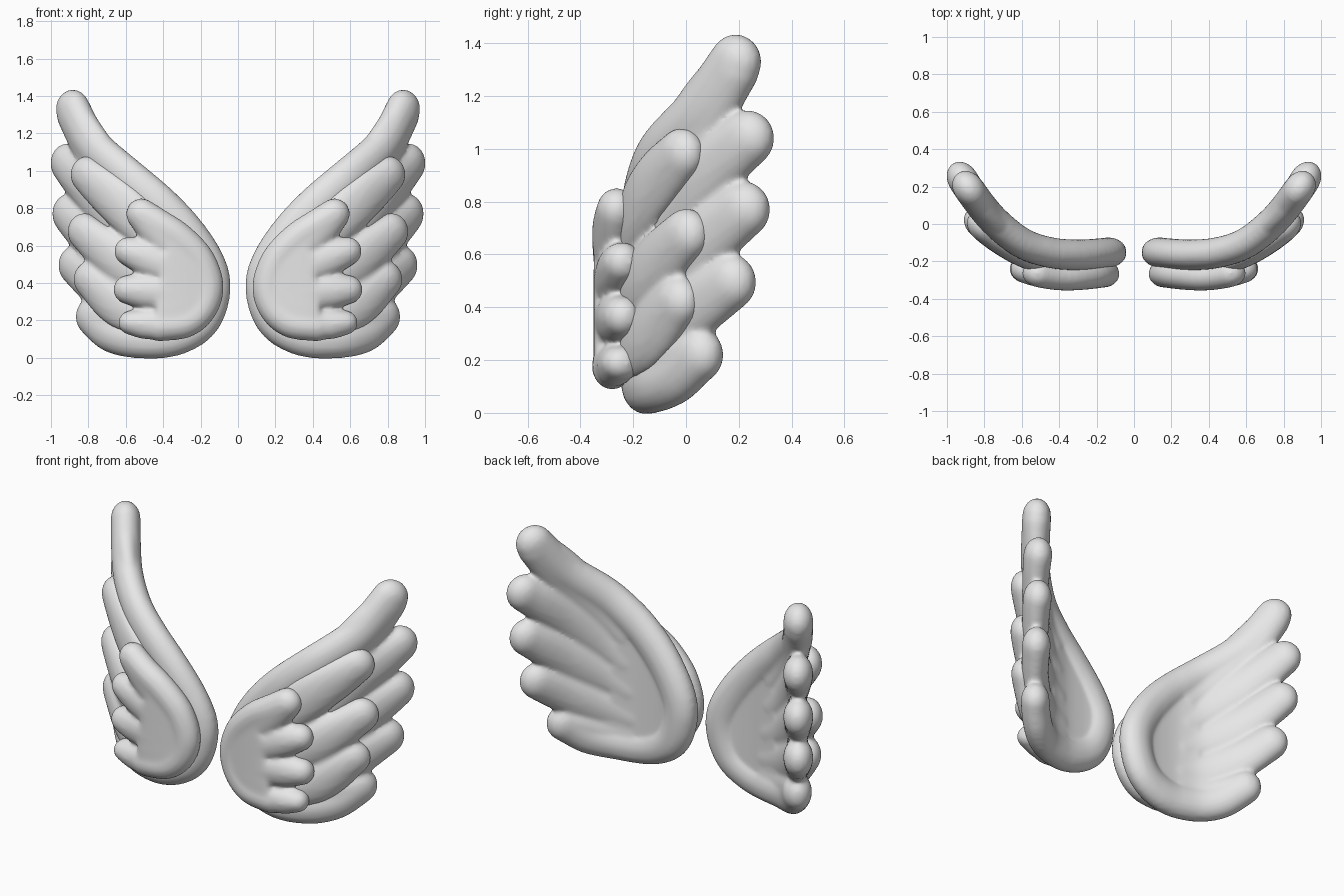
import bpy, bmesh
from math import pi, sin
from mathutils import Vector

cube = bpy.data.objects.get("Cube")
if cube:
    bpy.data.objects.remove(cube)

mat = bpy.data.materials.new("feather_grey")
mat.use_nodes = True
mat.diffuse_color = (0.8, 0.8, 0.8, 1)
mat.node_tree.nodes["Principled BSDF"].inputs["Base Color"].default_value = (0.8, 0.8, 0.8, 1)

# Points of a unit ball, used to build every feather
ball = bmesh.new()
bmesh.ops.create_icosphere(ball, subdivisions=3, radius=1)
BALL = [v.co.copy() for v in ball.verts]
ball.free()


def spline(pts, steps):
    """Catmull-Rom curve through the points."""
    p = [Vector(q) for q in pts]
    p = [2 * p[0] - p[1]] + p + [2 * p[-1] - p[-2]]
    out = []
    for a, b, c, d in zip(p, p[1:], p[2:], p[3:]):
        for i in range(steps):
            t = i / steps
            out.append(0.5 * (2 * b + (c - a) * t + (2 * a - 5 * b + 4 * c - d) * t**2
                              + (3 * b - a - 3 * c + d) * t**3))
    return out + [p[-2]]


class Bend:
    """Plan curve of a layer: flat length along it <-> bent position."""

    def __init__(self, pts):
        self.p = spline(pts, 16)
        self.s = [0.0]
        for a, b in zip(self.p, self.p[1:]):
            self.s.append(self.s[-1] + (b - a).length)

    def flat(self, x):
        for i in range(len(self.p) - 1):
            if x <= self.p[i + 1].x:
                break
        a, b = self.p[i], self.p[i + 1]
        return self.s[i] + (x - a.x) / (b.x - a.x) * (self.s[i + 1] - self.s[i])

    def tangent(self, i):
        j, k = max(i - 1, 0), min(i + 1, len(self.p) - 1)
        return (self.p[k] - self.p[j]).normalized()

    def place(self, co):
        for i in range(len(self.p) - 1):
            if co.x <= self.s[i + 1]:
                break
        f = (co.x - self.s[i]) / (self.s[i + 1] - self.s[i])
        base = self.p[i].lerp(self.p[i + 1], f)
        tan = self.tangent(i).lerp(self.tangent(i + 1), min(max(f, 0), 1)).normalized()
        return Vector((base.x - tan.y * co.y, base.y + tan.x * co.y, co.z))


def tube(bm, path, radius, swell, tip_thick, root_thick):
    """Rounded feather: hulls of neighbouring flattened balls."""
    n = len(path) - 1
    for i in range(n):
        verts = []
        for k in (i, i + 1):
            r = radius * (1 + swell * sin(pi * k / n))
            thick = tip_thick + (root_thick - tip_thick) * min(1, 1.2 * k / n)
            verts += [bm.verts.new((path[k].x + r * d.x, thick * d.y,
                                    path[k].y + r * d.z)) for d in BALL]
        bmesh.ops.convex_hull(bm, input=verts)


def layer(name, bend, rim, feathers, palm, radius, thick, web, shift):
    bm = bmesh.new()

    def flat(pts):
        return [Vector((bend.flat(x), z)) for x, z in pts]

    tube(bm, spline(flat(rim), 4), radius, 0, thick, thick)
    for path, r in feathers:
        tube(bm, spline(flat(path), 5), r, 0.25, thick, web)
    # palm web joining the feather roots
    face = bm.faces.new([bm.verts.new((p.x, shift - web, p.y)) for p in flat(palm)])
    ext = bmesh.ops.extrude_face_region(bm, geom=[face], use_keep_orig=True)
    bmesh.ops.translate(bm, vec=(0, 2 * web, 0),
                        verts=[v for v in ext["geom"] if isinstance(v, bmesh.types.BMVert)])
    bmesh.ops.recalc_face_normals(bm, faces=bm.faces[:])
    mesh = bpy.data.meshes.new(name)
    bm.to_mesh(mesh)
    bm.free()
    obj = bpy.data.objects.new(name, mesh)
    bpy.context.collection.objects.link(obj)
    # fuse and soften the flat layer, then bend it
    fuse = obj.modifiers.new("fuse", "REMESH")
    fuse.mode, fuse.voxel_size = "VOXEL", 0.012
    soft = obj.modifiers.new("soften", "SMOOTH")
    soft.factor, soft.iterations = 0.5, 10
    dg = bpy.context.evaluated_depsgraph_get()
    fused = bpy.data.meshes.new_from_object(obj.evaluated_get(dg))
    obj.modifiers.clear()
    obj.data = fused
    bpy.data.meshes.remove(mesh)
    for v in fused.vertices:
        v.co = bend.place(v.co)
    fused.materials.clear()
    fused.materials.append(mat)
    for p in fused.polygons:
        p.use_smooth = True
    obj.modifiers.new("other_wing", "MIRROR").use_mirror_merge = False


# Long rear feathers with the thick leading edge
rim = [(.883, 1.33), (.78, 1.14), (.6, .975), (.4, .8), (.25, .63), (.155, .46),
       (.15, .32), (.21, .19), (.34, .115), (.5, .1), (.67, .13), (.775, .22)]
layer("rear_feathers",
      Bend([(0, -.135), (.15, -.155), (.3, -.165), (.45, -.152), (.6, -.1),
            (.75, .02), (.87, .17), (.94, .28), (1.04, .46)]),
      rim,
      [([(.878, 1.3), (.76, 1.09), (.5, .76)], .103),
       ([(.913, 1.04), (.75, .86), (.5, .6)], .107),
       ([(.903, .77), (.72, .59), (.47, .43)], .108),
       ([(.868, .495), (.67, .345), (.45, .27)], .108),
       ([(.775, .22), (.64, .165), (.45, .17)], .1)],
      rim[3:11] + [(.57, .3), (.57, .55), (.53, .72)],
      .105, .083, .064, -.005)

# Middle feathers
layer("middle_feathers",
      Bend([(0, -.2), (.1, -.22), (.3, -.235), (.5, -.21), (.65, -.14),
            (.81, -.01), (.9, .1), (1, .24)]),
      [(.4, .63), (.24, .45), (.24, .3), (.35, .22)],
      [([(.805, .98), (.63, .82), (.4, .62)], .1),
       ([(.822, .675), (.62, .51), (.35, .4)], .1),
       ([(.788, .42), (.62, .275), (.38, .22)], .1)],
      [(.2, .45), (.4, .63), (.52, .5), (.52, .28), (.35, .2), (.22, .28)],
      .1, .078, .05, 0)

# Short front feathers
rim = [(.515, .77), (.42, .71), (.32, .645), (.21, .53), (.16, .39), (.19, .27),
       (.28, .19), (.42, .17)]
layer("front_feathers",
      Bend([(0, -.22), (.1, -.255), (.3, -.28), (.45, -.275), (.6, -.235), (.8, -.13)]),
      rim,
      [([(.513, .765), (.41, .67), (.25, .5)], .083),
       ([(.583, .57), (.45, .52), (.25, .43)], .078),
       ([(.588, .365), (.45, .355), (.25, .34)], .078),
       ([(.572, .188), (.45, .18), (.3, .22)], .066)],
      rim[2:] + [(.43, .27), (.41, .35), (.4, .54)],
      .083, .075, .068, 0)
